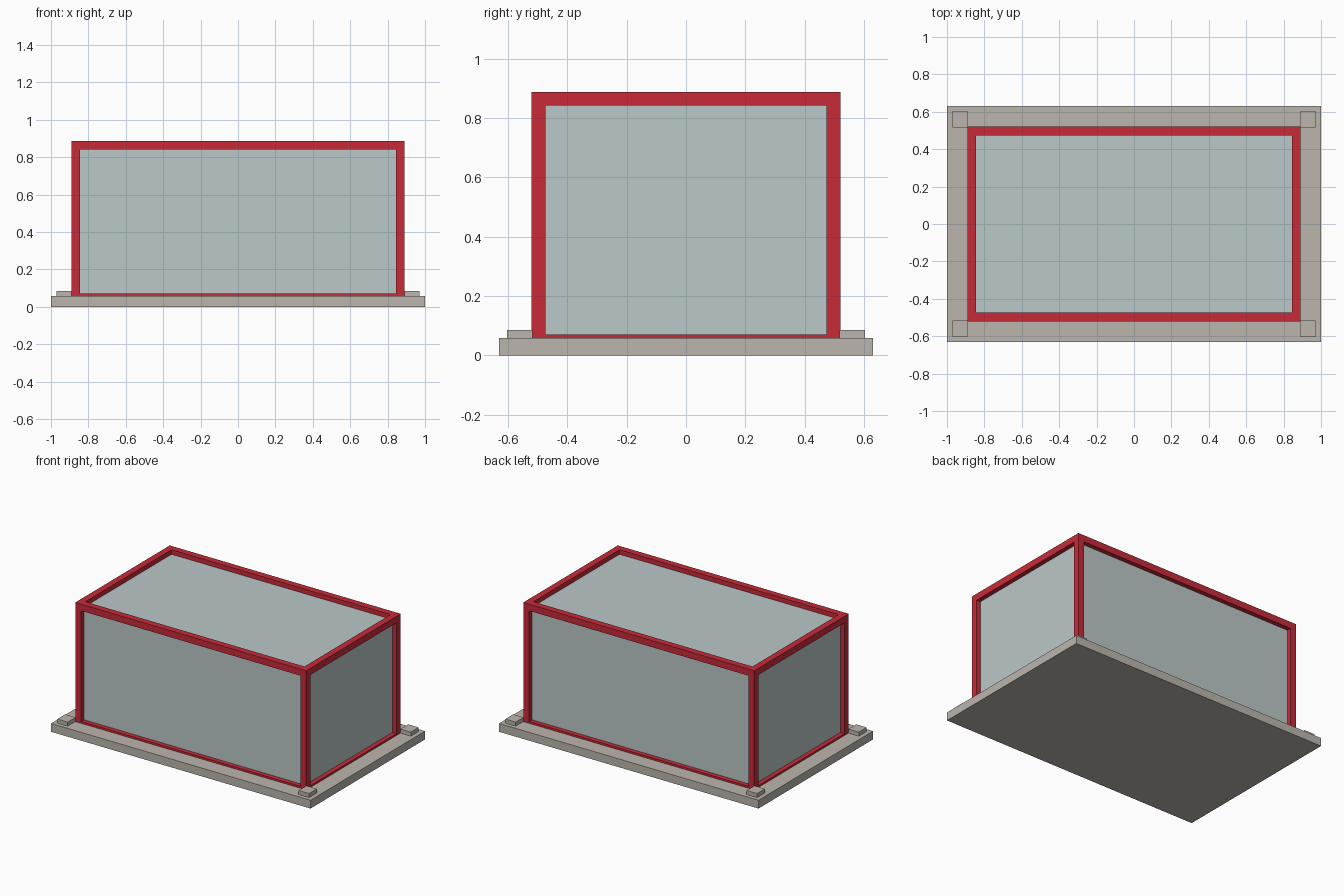
import bpy
import bmesh
from mathutils import Vector

old = bpy.data.objects.get("Cube")
if old:
    bpy.data.objects.remove(old, do_unlink=True)


def material(name, rgb):
    mat = bpy.data.materials.new(name)
    mat.use_nodes = True
    mat.diffuse_color = (*rgb, 1)
    mat.node_tree.nodes["Principled BSDF"].inputs["Base Color"].default_value = (*rgb, 1)
    return mat


stone = material("warm grey stone", (0.50, 0.47, 0.42))
red = material("red frame", (0.57, 0.024, 0.04))
glass = material("pale blue grey glass", (0.50, 0.58, 0.58))


def box(name, low, high, mat, edit=None):
    """Box between two corners, with an optional bmesh edit."""
    low, high = Vector(low), Vector(high)
    size, centre = high - low, (low + high) / 2
    bm = bmesh.new()
    bmesh.ops.create_cube(bm, size=1)
    for v in bm.verts:
        v.co = Vector(a * b for a, b in zip(v.co, size))
    if edit:
        edit(bm)
    mesh = bpy.data.meshes.new(name)
    bm.to_mesh(mesh)
    bm.free()
    mesh.materials.append(mat)
    obj = bpy.data.objects.new(name, mesh)
    obj.location = centre
    bpy.context.collection.objects.link(obj)
    return obj


BEAM = 0.065      # width of the frame members
RECESS = 0.032    # depth of the panes behind the frame face


def open_frame(bm):
    """Turn each side of the box into a bordered, recessed opening."""
    panes = bm.faces[:]
    bmesh.ops.inset_individual(bm, faces=panes, thickness=BEAM)
    for pane in panes:
        shift = pane.normal * -RECESS
        new = bmesh.ops.extrude_discrete_faces(bm, faces=[pane])["faces"]
        for v in new[0].verts:
            v.co += shift
        bmesh.ops.delete(bm, geom=new, context="FACES")


# Base slab
box("base_slab", (-1, -0.63, 0), (1, 0.63, 0.058), stone)

# Frame, whose lower members are sunk partly into the slab
low, high = Vector((-0.89, -0.52, 0.025)), Vector((0.89, 0.52, 0.888))
box("frame", low, high, red, open_frame)

# Glass body behind the frame openings
inset = Vector((RECESS, RECESS, RECESS))
box("glass_body", low + inset, high - inset, glass)

# Corner pads on the slab
for side, sx in (("left", 1), ("right", -1)):
    for end, sy in (("front", -1), ("back", 1)):
        x, y = 0.93 * sx, 0.56 * sy
        box(f"{end}_{side}_pad", (x - 0.04, y - 0.043, 0.05),
            (x + 0.04, y + 0.043, 0.086), stone)
